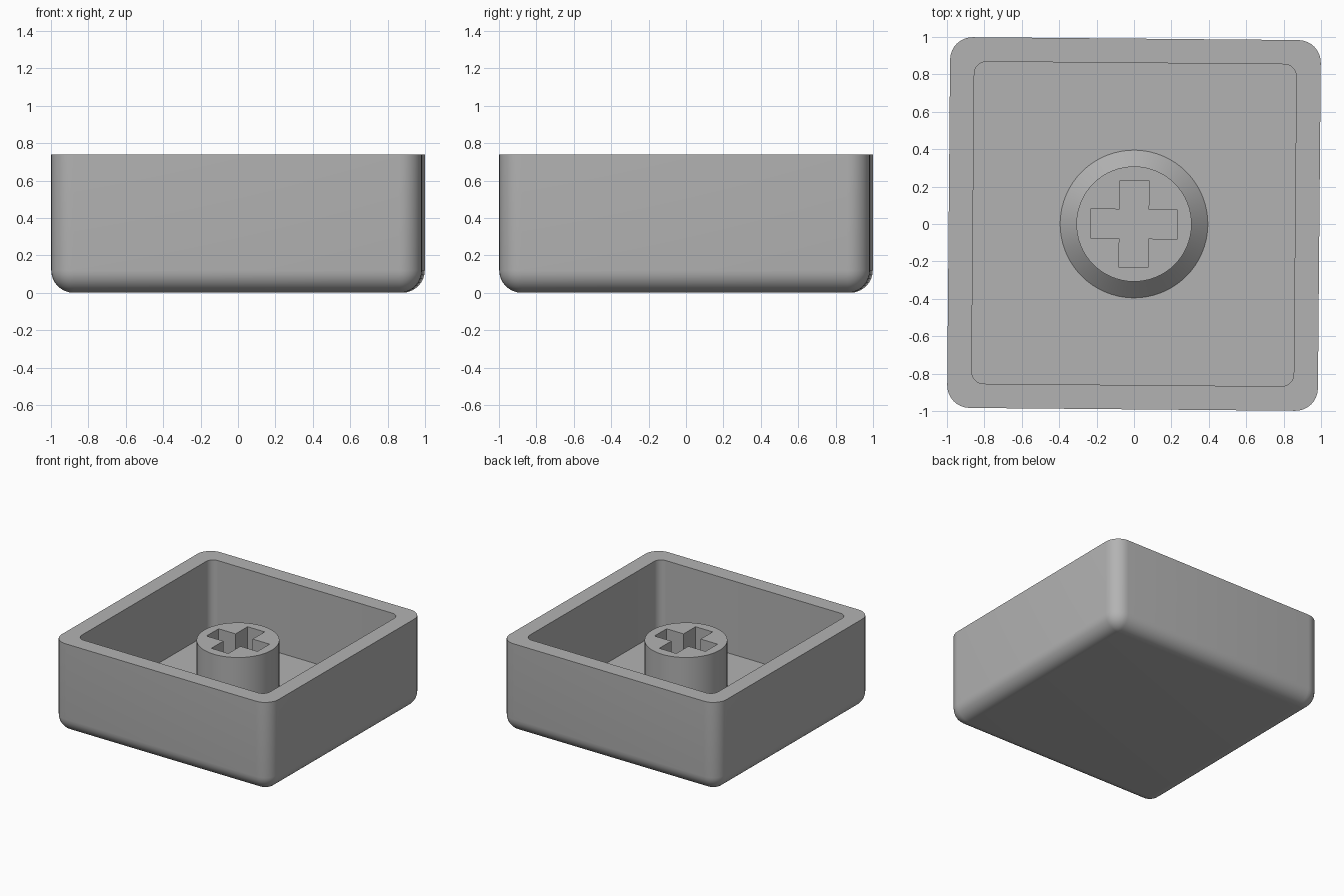
import bpy, bmesh, math

if "Cube" in bpy.data.objects:
    bpy.data.objects.remove(bpy.data.objects["Cube"])

ROT = math.radians(-0.5)      # slight turn of the whole cap
HALF, ROUND = 0.991, 0.12     # outer half-width and edge rounding
INNER, INNER_ROUND = 0.861, 0.065
TOP, FLOOR = 0.74, 0.135
STEM_TOP = 0.63

grey = bpy.data.materials.new("plain grey")
grey.diffuse_color = (0.45, 0.45, 0.45, 1)
grey.use_nodes = True
grey.node_tree.nodes["Principled BSDF"].inputs["Base Color"].default_value = grey.diffuse_color


def rounded_square(half, radius, z, seg=8):
    pts = []
    for q, (sx, sy) in enumerate([(1, 1), (-1, 1), (-1, -1), (1, -1)]):
        for i in range(seg + 1):
            a = math.pi / 2 * (q + i / seg)
            pts.append((sx * (half - radius) + radius * math.cos(a),
                        sy * (half - radius) + radius * math.sin(a), z))
    return pts


def circle(radius, z, n=64):
    return [(radius * math.cos(2 * math.pi * i / n),
             radius * math.sin(2 * math.pi * i / n), z) for i in range(n)]


def loft(name, rings):
    """Skin a stack of matching rings and cap both ends."""
    bm = bmesh.new()
    loops = [[bm.verts.new(p) for p in ring] for ring in rings]
    for a, b in zip(loops, loops[1:]):
        for i in range(len(a)):
            j = (i + 1) % len(a)
            bm.faces.new((a[i], a[j], b[j], b[i]))
    bm.faces.new(loops[0][::-1])
    bm.faces.new(loops[-1])
    bmesh.ops.remove_doubles(bm, verts=bm.verts, dist=1e-5)
    bmesh.ops.recalc_face_normals(bm, faces=bm.faces)
    mesh = bpy.data.meshes.new(name)
    bm.to_mesh(mesh)
    bm.free()
    mesh.materials.append(grey)
    obj = bpy.data.objects.new(name, mesh)
    bpy.context.collection.objects.link(obj)
    obj.rotation_euler.z = ROT
    return obj


def select(obj):
    bpy.ops.object.select_all(action='DESELECT')
    obj.select_set(True)
    bpy.context.view_layer.objects.active = obj


# Shell: rounded underside, straight walls, flat rim, hollow inside
rings = []
for i in range(9):
    t = math.pi / 2 * i / 8
    r = ROUND * math.sin(t)
    rings.append(rounded_square(HALF - ROUND + r, r, ROUND * (1 - math.cos(t))))
rings.append(rounded_square(HALF, ROUND, TOP))
rings.append(rounded_square(INNER, INNER_ROUND, TOP))
rings.append(rounded_square(INNER, INNER_ROUND, FLOOR))
shell = loft("cap_shell", rings)

# Stem: round post with a sloped foot
stem = loft("stem", [circle(0.395, FLOOR), circle(0.308, FLOOR + 0.087),
                     circle(0.308, STEM_TOP)])

# Cross-shaped socket cut down the stem
w, l = 0.078, 0.233
cross = [(l, -w), (l, w), (w, w), (w, l), (-w, l), (-w, w),
         (-l, w), (-l, -w), (-w, -w), (-w, -l), (w, -l), (w, -w)]
cutter = loft("socket_cutter", [[(x, y, z) for x, y in cross] for z in (0.05, 0.8)])
cutter.hide_render = True
cut = stem.modifiers.new("socket", 'BOOLEAN')
cut.operation = 'DIFFERENCE'
cut.solver = 'EXACT'
cut.object = cutter
select(stem)
bpy.ops.object.modifier_apply(modifier=cut.name)
bpy.data.objects.remove(cutter, do_unlink=True)

# Smooth rounded areas, keep crisp edges
for obj in (shell, stem):
    select(obj)
    bpy.ops.object.shade_smooth_by_angle(angle=math.radians(30))
